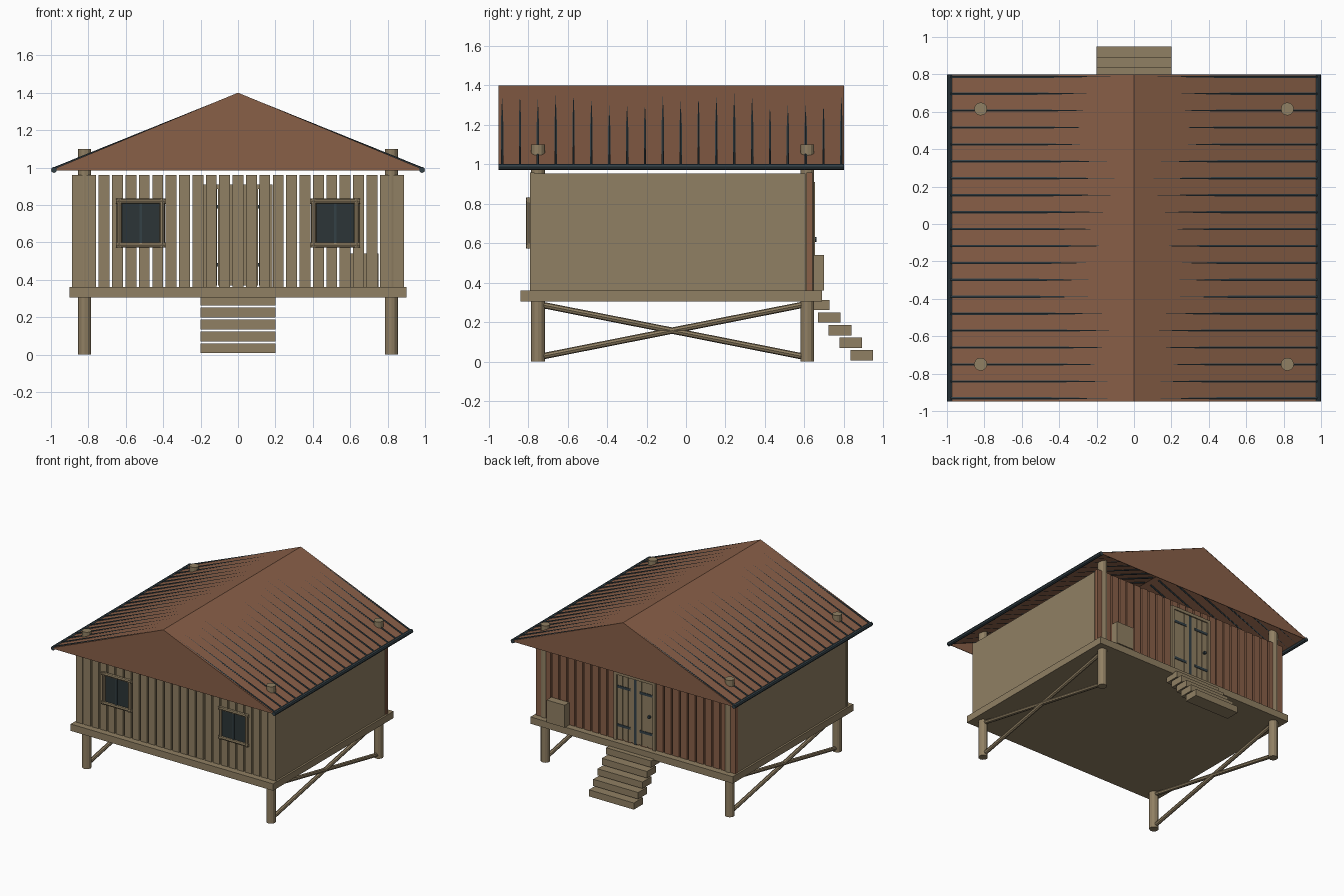
import bpy, bmesh, math, random
from mathutils import Vector

random.seed(4)
cube = bpy.data.objects.get("Cube")
if cube:
    bpy.data.objects.remove(cube, do_unlink=True)


def material(name, rgb):
    m = bpy.data.materials.new(name)
    m.use_nodes = True
    m.diffuse_color = (*rgb, 1)
    m.node_tree.nodes["Principled BSDF"].inputs["Base Color"].default_value = (*rgb, 1)
    return m


TAN = material("weathered_wood", (0.28, 0.215, 0.125))
BROWN = material("red_brown_wood", (0.25, 0.115, 0.064))
SLATE = material("slate_metal", (0.034, 0.052, 0.062))
GLASS = material("dark_glass", (0.025, 0.036, 0.039))


def finish(name, bm, mat):
    bmesh.ops.recalc_face_normals(bm, faces=bm.faces)
    me = bpy.data.meshes.new(name)
    bm.to_mesh(me)
    bm.free()
    me.materials.append(mat)
    ob = bpy.data.objects.new(name, me)
    bpy.context.scene.collection.objects.link(ob)
    return ob


def add_box(bm, x, y, z):
    """Box from (min, max) pairs."""
    vs = bmesh.ops.create_cube(bm, size=1)["verts"]
    for v in vs:
        v.co = [lo + (hi - lo) * (c + 0.5) for c, (lo, hi) in zip(v.co, (x, y, z))]


def add_rod(bm, a, b, r, sides=8, r2=None):
    """Round bar from a to b."""
    a, b = Vector(a), Vector(b)
    vs = bmesh.ops.create_cone(bm, cap_ends=True, segments=sides, radius1=r,
                               radius2=r if r2 is None else r2,
                               depth=(b - a).length)["verts"]
    turn = (b - a).to_track_quat("Z", "Y")
    for v in vs:
        v.co = turn @ v.co + (a + b) / 2


def box(name, x, y, z, mat):
    bm = bmesh.new()
    add_box(bm, x, y, z)
    return finish(name, bm, mat)


def rod(name, a, b, r, mat, sides=8):
    bm = bmesh.new()
    add_rod(bm, a, b, r, sides)
    return finish(name, bm, mat)


# Platform
box("platform", (-0.9, 0.9), (-0.84, 0.69), (0.305, 0.36), TAN)

# Corner posts, cross braces, side walls and gutters, on both sides
for s, side in ((1, "left"), (-1, "right")):
    for y, end in ((-0.75, "front"), (0.615, "back")):
        rod(f"{end}_{side}_post", (s * 0.82, y, 0), (s * 0.82, y, 1.1), 0.035, TAN, 12)
    bm = bmesh.new()
    add_rod(bm, (s * 0.82, -0.74, 0.025), (s * 0.82, 0.6, 0.29), 0.016)
    add_rod(bm, (s * 0.82, -0.74, 0.29), (s * 0.82, 0.6, 0.025), 0.016)
    finish(f"{side}_cross_brace", bm, TAN)
    wall = sorted((s * 0.865, s * 0.885))
    box(f"{side}_wall", wall, (-0.77, 0.605), (0.36, 0.955), TAN)
    rod(f"{side}_gutter", (s * 0.984, -0.95, 0.987), (s * 0.984, 0.8, 0.987), 0.016, SLATE)

# Plank walls with open gaps
for name, y, mat in (("front_planks", (-0.79, -0.768), TAN), ("back_planks", (0.61, 0.64), BROWN)):
    bm = bmesh.new()
    for i in range(25):
        x = -0.888 + i * 0.0716
        add_box(bm, (x, x + 0.058), y, (0.36, 0.96))
    finish(name, bm, mat)

# Windows with crossing round frames
for s, side in ((1, "left"), (-1, "right")):
    c = s * 0.52
    box(f"{side}_window_glass", (c - 0.11, c + 0.11), (-0.798, -0.775), (0.59, 0.82), GLASS)
    box(f"{side}_window_mullion", (c - 0.006, c + 0.006), (-0.804, -0.79), (0.59, 0.82), SLATE)
    bm = bmesh.new()
    for d in (-1, 1):
        z, x = 0.703 + d * 0.117, c + d * 0.115
        add_rod(bm, (c - 0.132, -0.797, z), (c + 0.132, -0.797, z), 0.014)
        add_rod(bm, (x, -0.797, 0.573), (x, -0.797, 0.833), 0.014)
    finish(f"{side}_window_frame", bm, TAN)

# Double door with frame, straps and knob
bm = bmesh.new()
for s in (-1, 1):
    add_box(bm, sorted((s * 0.16, s * 0.185)), (0.635, 0.655), (0.36, 0.91))
    for i in range(3):
        x = 0.012 + i * 0.05
        add_box(bm, sorted((s * x, s * (x + 0.046))), (0.63, 0.646), (0.37, 0.89))
add_box(bm, (-0.185, 0.185), (0.635, 0.655), (0.885, 0.91))
finish("double_door", bm, TAN)
bm = bmesh.new()
add_box(bm, (-0.012, 0.012), (0.635, 0.644), (0.36, 0.885))
for s in (-1, 1):
    for z in (0.48, 0.79):
        add_box(bm, sorted((s * 0.04, s * 0.16)), (0.645, 0.65), (z - 0.01, z + 0.01))
finish("door_straps", bm, SLATE)
rod("door_knob", (-0.13, 0.645, 0.62), (-0.13, 0.662, 0.62), 0.012, SLATE)

# Storage box beside the door
box("storage_box", (0.59, 0.75), (0.64, 0.70), (0.36, 0.54), TAN)

# Steps
bm = bmesh.new()
for i in range(5):
    y, z = 0.833 - i * 0.055, 0.007 + i * 0.0635
    add_box(bm, (-0.2, 0.2), (y, y + 0.115), (z, z + 0.053))
finish("back_steps", bm, TAN)

# Roof: two thin slopes and closed gable ends, open underneath
RIDGE, EAVE, HALF = 1.4, 0.99, 0.99
SLOPE = (RIDGE - EAVE) / HALF


def extrude_profile(bm, points, y0, y1):
    face = bm.faces.new([bm.verts.new((x, y0, z)) for x, z in points])
    new = bmesh.ops.extrude_face_region(bm, geom=[face])["geom"]
    bmesh.ops.translate(bm, vec=(0, y1 - y0, 0),
                        verts=[v for v in new if isinstance(v, bmesh.types.BMVert)])


bm = bmesh.new()
t = 0.005
extrude_profile(bm, [(-HALF, EAVE), (0, RIDGE), (HALF, EAVE),
                     (HALF, EAVE - t), (0, RIDGE - t), (-HALF, EAVE - t)], -0.95, 0.8)
finish("roof", bm, BROWN)
for name, y in (("front_gable", -0.949), ("back_gable", 0.794)):
    bm = bmesh.new()
    extrude_profile(bm, [(-HALF, EAVE - t), (0, RIDGE - t), (HALF, EAVE - t)], y, y + 0.005)
    finish(name, bm, BROWN)

# Roof ribs that sink through the slopes toward the ridge
bm = bmesh.new()
R = 0.007
for i in range(20):
    y = -0.932 + i * 0.0905
    end = random.uniform(0.13, 0.3)
    for s in (-1, 1):
        def point(x):
            drop = (0.98 - x) / (0.98 - end)
            return (s * x, y, RIDGE - SLOPE * x + 0.002 - (R + 0.002) * drop)
        add_rod(bm, point(0.98), point(0.03), R, 6)
finish("roof_ribs", bm, SLATE)
